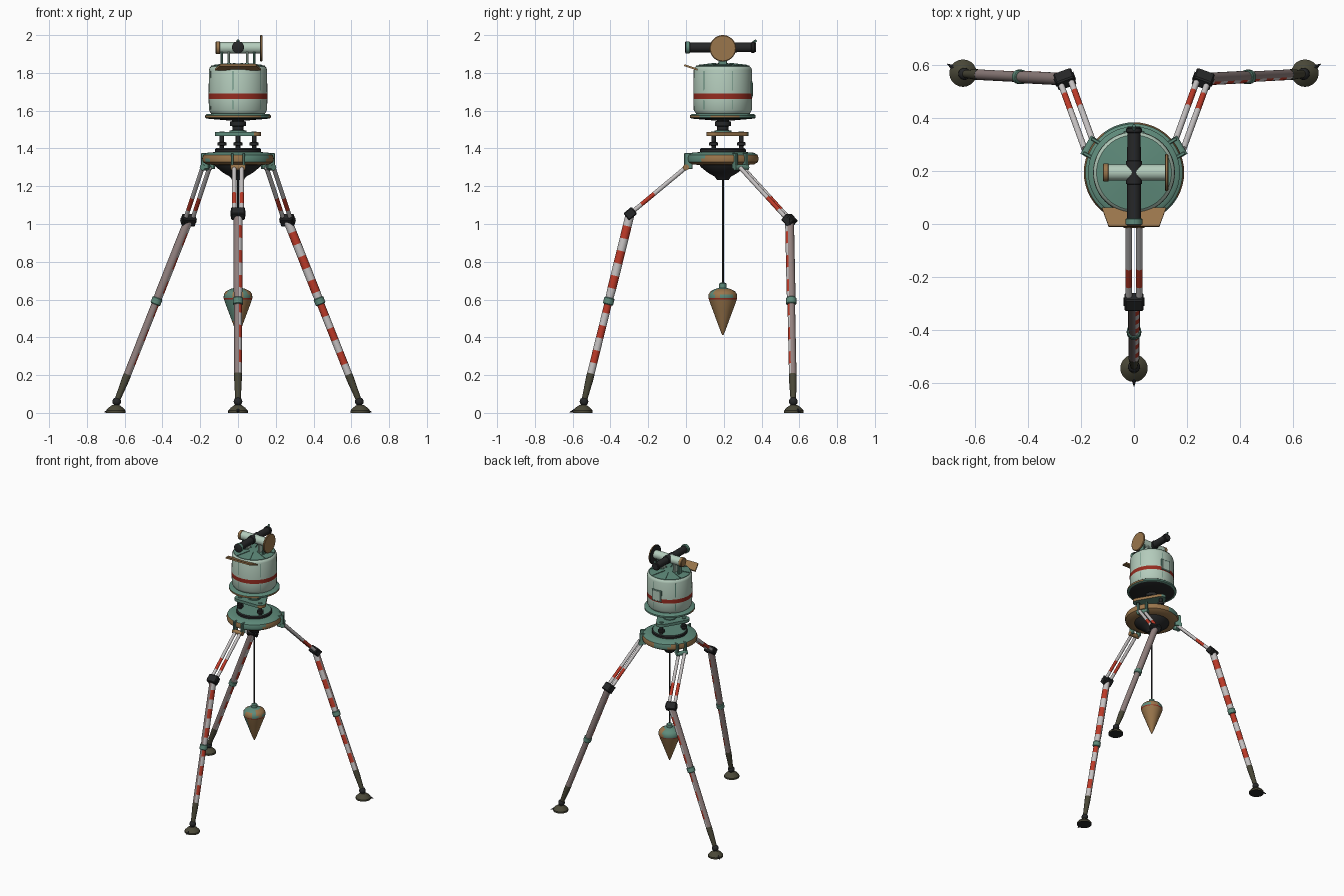
import bpy, bmesh, math
from mathutils import Vector, Matrix, noise

if "Cube" in bpy.data.objects:
    bpy.data.objects.remove(bpy.data.objects["Cube"])


def make_mat(name, r, g, b):
    m = bpy.data.materials.new(name)
    m.diffuse_color = tuple(((c / 255 + 0.055) / 1.055) ** 2.4 for c in (r, g, b)) + (1,)
    m.use_nodes = True
    m.node_tree.nodes["Principled BSDF"].inputs["Base Color"].default_value = m.diffuse_color
    return m


MINT = make_mat("pale_mint_paint", 180, 204, 188)
TEAL = make_mat("verdigris", 94, 138, 122)
BRONZE = make_mat("bronze", 154, 118, 76)
BAND = make_mat("dark_red_band", 150, 44, 32)
RED = make_mat("stripe_red", 190, 58, 40)
WHITE = make_mat("stripe_white", 198, 194, 194)
MAUVE = make_mat("mauve_grey", 146, 129, 127)
BLACK = make_mat("black_metal", 38, 39, 40)
OLIVE = make_mat("dark_olive", 74, 72, 56)

AX = Vector((0, 0.195, 0))          # vertical axis of the instrument
UP = Vector((0, 0, 1))


def finish(name, bm, mats, rule=None, mat=Matrix()):
    """Colour faces by rule, move into place, mark hard edges, link."""
    bmesh.ops.recalc_face_normals(bm, faces=bm.faces[:])
    ts = {f: f.calc_center_median().z for f in bm.faces}
    bm.transform(mat)
    bm.normal_update()
    for f in bm.faces:
        f.smooth = True
        if rule:
            f.material_index = rule(f.calc_center_median(), f.normal, ts[f])
    for e in bm.edges:
        e.smooth = len(e.link_faces) == 2 and e.calc_face_angle(0) < 0.6
    me = bpy.data.meshes.new(name)
    bm.to_mesh(me)
    bm.free()
    for m in mats:
        me.materials.append(m)
    ob = bpy.data.objects.new(name, me)
    bpy.context.collection.objects.link(ob)
    return ob


def lathe(name, prof, mats, rule=None, base=(0, 0, 0), axis=UP, seg=32):
    """Turn an (r, height) profile around an axis starting at base."""
    bm = bmesh.new()
    rings = [[bm.verts.new((max(r, 1e-4) * math.cos(k * math.tau / seg),
                            max(r, 1e-4) * math.sin(k * math.tau / seg), z)) for k in range(seg)]
             for r, z in prof]
    for a, b in zip(rings, rings[1:]):
        for k in range(seg):
            j = (k + 1) % seg
            bm.faces.new((a[k], a[j], b[j], b[k]))
    bm.faces.new(rings[0][::-1])
    bm.faces.new(rings[-1])
    m = Matrix.Translation(base) @ Vector(axis).to_track_quat('Z', 'Y').to_matrix().to_4x4()
    return finish(name, bm, mats, rule, m)


def rod(name, a, b, r, mat, r2=None, seg=16):
    a, b = Vector(a), Vector(b)
    return lathe(name, [(r, 0), (r if r2 is None else r2, (b - a).length)], [mat], None, a, b - a, seg)


def box(name, size, centre, mat, xdir=(1, 0, 0), zdir=UP, bevel=0.003):
    bm = bmesh.new()
    bmesh.ops.create_cube(bm, size=1)
    bm.transform(Matrix.Diagonal((*size, 1)))
    if bevel:
        bmesh.ops.bevel(bm, geom=bm.edges[:], offset=bevel, segments=1, affect='EDGES')
    x, z = Vector(xdir).normalized(), Vector(zdir).normalized()
    y = z.cross(x).normalized()
    z = x.cross(y)
    rot = Matrix((x, y, z)).transposed().to_4x4()
    return finish(name, bm, [mat], None, Matrix.Translation(centre) @ rot)


def prism(name, pts, z0, z1, mats, rule=None, mat=Matrix()):
    bm = bmesh.new()
    f = bm.faces.new([bm.verts.new((x, y, z0)) for x, y in pts])
    top = bmesh.ops.extrude_face_region(bm, geom=[f])["geom"]
    bmesh.ops.translate(bm, vec=(0, 0, z1 - z0), verts=[v for v in top if isinstance(v, bmesh.types.BMVert)])
    return finish(name, bm, mats, rule, mat)


def worn(c, n, t):
    """Verdigris on top, bronze showing through on rims and undersides."""
    return int(n.z < 0.6 and (n.z < -0.5 or noise.noise(c * 7) > -0.1))


def polar(r, deg, z):
    a = math.radians(deg)
    return AX + Vector((r * math.cos(a), r * math.sin(a), z))


# ---- legs: name, hip angle, knee, ankle, striped side of the lower tube, stripe limit, pin colour
LEGS = [("front_leg", -90, (0, -0.295, 1.055), (0, -0.54, 0.06), (1, 0.1, 0), 0.15, BRONZE),
        ("right_leg", 30, (0.262, 0.548, 1.02), (0.642, 0.568, 0.06), (-0.25, -1, 0), 0.12, TEAL),
        ("left_leg", 150, (-0.262, 0.548, 1.02), (-0.642, 0.568, 0.06), (0.83, 0.45, -0.33), 0.35, TEAL)]
for leg, ang, knee, ankle, side, limit, pin in LEGS:
    hip, knee, ankle = polar(0.195, ang, 1.30), Vector(knee), Vector(ankle)
    side = Vector(side).normalized()
    out = polar(1, ang, 0) - AX
    tan = UP.cross(out)
    # hip clevis and pin
    for s in (-1, 1):
        box(leg + "_hip_plate", (0.014, 0.045, 0.085), polar(0.182, ang, 1.333) + tan * s * 0.031, TEAL, tan)
    rod(leg + "_hip_pin", hip - tan * 0.04, hip + tan * 0.04, 0.016, pin)
    # twin upper bars with one red stripe
    d = knee - hip
    perp = UP.cross(d).normalized()
    L = d.length
    for s in (-1, 1):
        lathe(leg + "_upper_bar", [(0.0115, t * L) for t in (0, 0.57, 0.8, 1)], [WHITE, RED],
              lambda c, n, t: int(0.57 * L < t < 0.8 * L), hip + perp * s * 0.02, d, 16)
    # knee block
    box(leg + "_knee_block", (0.072, 0.048, 0.056), knee, BLACK, perp, d, 0.005)
    rod(leg + "_knee_pin", knee - perp * 0.04, knee + perp * 0.04, 0.016, BLACK)
    # striped lower tube, boot, collar
    d = ankle - knee
    L = d.length
    n_st = 13
    prof = [(0.0235 if k <= 6 else 0.020, k * 0.86 * L / n_st) for k in range(n_st + 1)]

    def stripes(c, n, t, step=0.86 * L / n_st, side=side, limit=limit):
        return 0 if n.dot(side) < limit else 1 + int(t / step) % 2
    lathe(leg + "_lower_tube", prof, [MAUVE, WHITE, RED], stripes, knee, d, 24)
    lathe(leg + "_boot", [(0.0205, 0.85 * L), (0.0205, 0.88 * L), (0.014, L)], [OLIVE], None, knee, d, 16)
    lathe(leg + "_collar", [(0.024, -0.019), (0.0275, -0.015), (0.0275, 0.015), (0.024, 0.019)], [TEAL], None,
          knee + d * ((knee.z - 0.592) / (knee.z - ankle.z)), d, 16)
    # ankle ball, foot pad and outward claw
    lathe(leg + "_ankle", [(0.023 * math.sin(k * math.pi / 8), -0.023 * math.cos(k * math.pi / 8))
                           for k in range(9)], [BLACK], None, ankle, UP, 16)
    pad = Vector((ankle.x, ankle.y, 0)) + out * 0.006
    lathe(leg + "_foot", [(0.052, 0), (0.052, 0.012), (0.038, 0.028), (0.018, 0.042)], [OLIVE, BLACK],
          lambda c, n, t: int(n.z < -0.5), pad, UP, 20)
    rod(leg + "_claw", pad + out * 0.03 + UP * 0.016, pad + out * 0.07 + UP * 0.004, 0.014, BLACK, 0.001, 8)

# ---- tripod head
lathe("tripod_head", [(0.11, 1.312), (0.165, 1.315), (0.186, 1.328), (0.19, 1.348), (0.184, 1.366), (0.165, 1.377),
                      (0.12, 1.381)], [TEAL, BRONZE], worn, AX, seg=48)
lathe("head_cone", [(0.125, 1.318), (0.118, 1.303), (0.08, 1.272), (0.042, 1.25), (0.03, 1.232)], [BLACK], None, AX)
lathe("head_disc", [(0.122, 1.375), (0.122, 1.395), (0.115, 1.402), (0.1, 1.402)], [BLACK, TEAL],
      lambda c, n, t: int(t > 1.4019), AX, seg=40)

# ---- plumb line and bob: bronze with a verdigris crown, red girdle and one stained side
rod("plumb_line", AX + UP * 0.67, AX + UP * 1.24, 0.0055, BLACK, seg=8)


def bob_rule(c, n, t):
    if t > 0.607:
        return int(t < 0.65 and noise.noise(c * 14) > 0.05)
    if t > 0.602:
        return 2
    return int(not (t > 0.5 and n.x < -0.2 and n.y < -0.1))


lathe("plumb_bob", [(0.003, 0.412), (0.012, 0.432), (0.032, 0.486), (0.052, 0.54), (0.069, 0.585), (0.074, 0.601),
                    (0.076, 0.607), (0.075, 0.628), (0.064, 0.644), (0.04, 0.656), (0.02, 0.662), (0.02, 0.684),
                    (0.01, 0.69)], [TEAL, BRONZE, BAND], bob_rule, AX)

# ---- levelling screws and triangular plate
for ang in (90, 210, 330):
    lathe("levelling_screw", [(0.012, 1.40), (0.012, 1.414), (0.023, 1.416), (0.023, 1.432), (0.012, 1.434),
                              (0.012, 1.47)], [BLACK], None, polar(0.098, ang, 0), UP, 16)
    rod("levelling_cap", polar(0.098, ang, 1.485), polar(0.098, ang, 1.491), 0.014, TEAL)
tri = []
for ang in (90, 210, 330):      # rounded corners
    for k in range(-4, 5):
        a, b = math.radians(ang), math.radians(ang + k * 15)
        tri.append((0.098 * math.cos(a) + 0.037 * math.cos(b), 0.098 * math.sin(a) + 0.037 * math.sin(b)))
prism("triangle_plate", tri, 1.465, 1.486, [TEAL, BRONZE],
      lambda c, n, t: int(abs(n.z) < 0.5 and c.x > 0.02), Matrix.Translation(AX))

# ---- pivot column
lathe("pivot_column", [(0.045, 1.484), (0.045, 1.494), (0.03, 1.497), (0.03, 1.517), (0.042, 1.519), (0.042, 1.542),
                       (0.032, 1.545), (0.032, 1.565)], [BLACK, TEAL], lambda c, n, t: int(t < 1.496), AX)

# ---- drum housing
lathe("housing_underside", [(0.06, 1.549), (0.155, 1.557), (0.166, 1.562)], [BLACK], None, AX, seg=48)
lathe("housing_flange", [(0.168, 1.559), (0.174, 1.563), (0.174, 1.575), (0.166, 1.581), (0.14, 1.584)],
      [TEAL, BRONZE], lambda c, n, t: int(abs(n.z) < 0.5 and noise.noise(c * 8) > 0.1), AX, seg=48)
lathe("drum_housing", [(0.138, 1.58), (0.146, 1.59), (0.154, 1.604), (0.1555, 1.663), (0.1555, 1.692), (0.154, 1.815),
                       (0.15, 1.828), (0.14, 1.836)], [MINT, BAND],
      lambda c, n, t: int(1.663 < t < 1.692), AX, seg=48)
for k in range(6):
    ang = 20 + 60 * k
    box("drum_seam", (0.003, 0.004, 0.205), polar(0.1535, ang, 1.708), TEAL, polar(1, ang, 0) - AX, bevel=0)
box("rear_door_frame", (0.078, 0.012, 0.085), (0, 0.3455, 1.712), TEAL, bevel=0.002)
box("rear_door", (0.068, 0.012, 0.075), (0, 0.3475, 1.712), MINT, bevel=0.002)

# ---- roof with ribs
lathe("roof", [(0.142, 1.832), (0.142, 1.838), (0.05, 1.848), (0.03, 1.85)], [TEAL], None, AX, seg=48)
for k in range(8):
    ang = 22.5 + 45 * k
    box("roof_rib", (0.10, 0.005, 0.006), polar(0.09, ang, 1.845), TEAL, polar(1, ang, -0.11) - AX, bevel=0)

# ---- sloping front visor
tilt = Matrix.Translation((0, 0.06, 1.812)) @ Matrix.Rotation(math.radians(-19), 4, 'X')
prism("front_visor", [(-0.122, 0), (0.122, 0), (0.096, -0.075), (-0.096, -0.075)], 0, 0.01, [BRONZE], None, tilt)

# ---- sighting telescope and cross axle
ZC = 1.935
for x in (-0.085, -0.05, 0.05, 0.085):
    box("yoke_post", (0.013, 0.045, 0.09), (x, 0.195, 1.88), MINT if abs(x) < 0.06 else TEAL)
lathe("cross_axle", [(0.03, -0.118), (0.034, -0.115), (0.034, -0.098), (0.031, -0.096), (0.031, 0.118)],
      [MINT, BRONZE], lambda c, n, t: int(t < -0.097), (0, 0.195, ZC - 0.002), (1, 0, 0), 24)
lathe("circle_disc", [(0.066, 0.117), (0.07, 0.12), (0.07, 0.127), (0.066, 0.13)], [BRONZE, BLACK],
      lambda c, n, t: int(n.x < -0.5), (0, 0.195, 1.93), (1, 0, 0), 40)
lathe("telescope_tube", [(0.02, -0.185), (0.026, -0.18), (0.026, -0.045), (0.03, -0.043), (0.03, 0.043),
                         (0.026, 0.045), (0.025, 0.16)], [BLACK], None, (0, 0.195, ZC), (0, 1, 0), 24)
lathe("objective_ring", [(0.026, -0.2), (0.032, -0.196), (0.032, -0.176), (0.026, -0.174)], [BLACK, TEAL],
      lambda c, n, t: int(t > -0.19), (0, 0.195, ZC), (0, 1, 0), 24)
lathe("eyepiece", [(0.026, 0.15), (0.03, 0.154), (0.03, 0.166), (0.024, 0.168), (0.024, 0.175)], [BLACK],
      None, (0, 0.195, ZC), (0, 1, 0), 24)
rod("sight_pin", (0, 0.352, ZC + 0.02), (0, 0.372, ZC + 0.038), 0.007, TEAL, seg=8)
